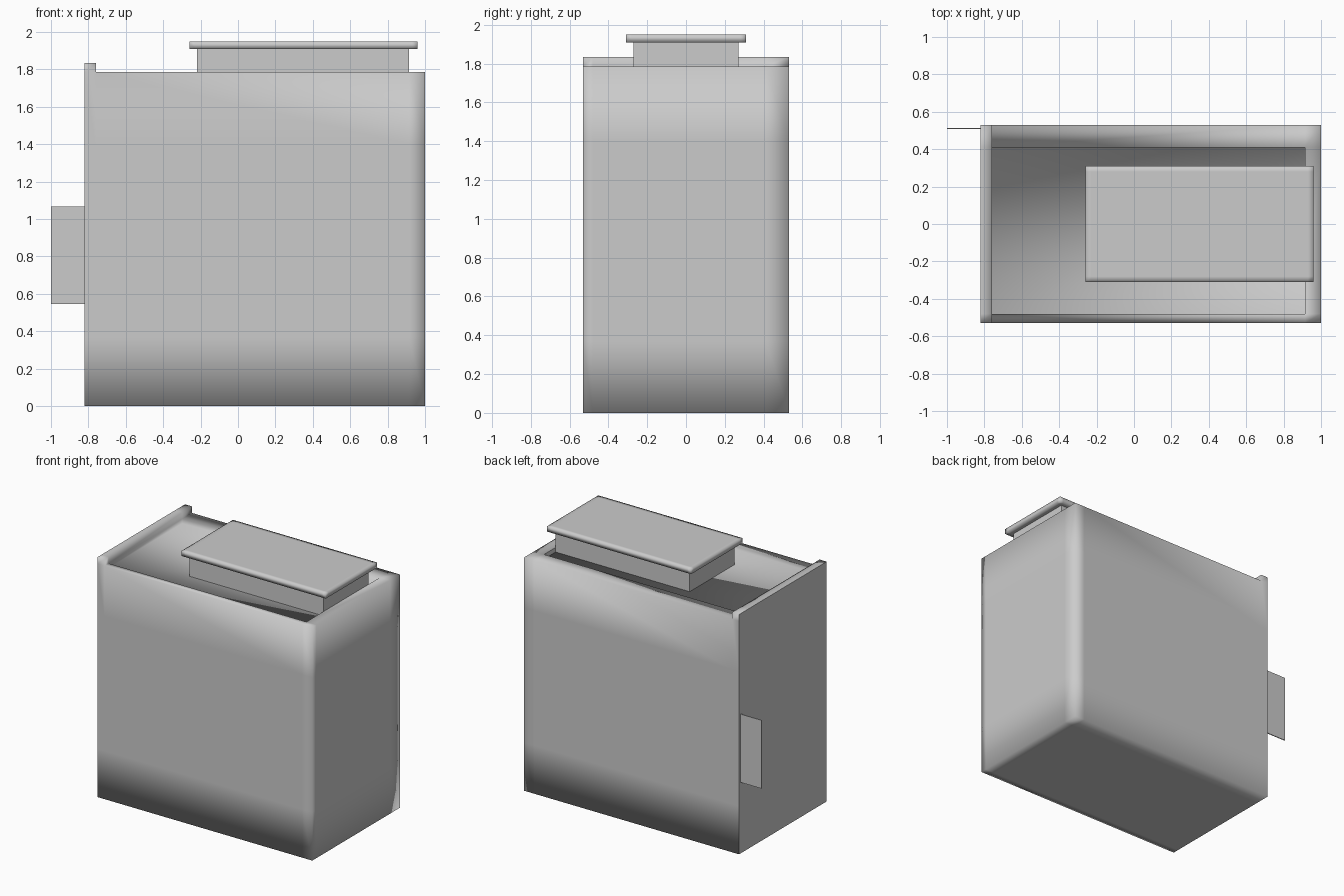
import bpy, bmesh
from mathutils import Vector

if "Cube" in bpy.data.objects:
    bpy.data.objects.remove(bpy.data.objects["Cube"])


def box_mesh(lo, hi, cuts=()):
    """Box between two corners, with edge loops at (axis, position)."""
    lo, hi = Vector(lo), Vector(hi)
    bm = bmesh.new()
    bmesh.ops.create_cube(bm, size=1)
    for v in bm.verts:
        v.co = Vector([l + (c + 0.5) * (h - l) for l, h, c in zip(lo, hi, v.co)])
    for axis, pos in cuts:
        point, normal = Vector(), Vector()
        point[axis], normal[axis] = pos, 1
        bmesh.ops.bisect_plane(bm, geom=bm.verts[:] + bm.edges[:] + bm.faces[:],
                               plane_co=point, plane_no=normal, dist=1e-5)
    return bm


def finish(name, bm):
    bmesh.ops.recalc_face_normals(bm, faces=bm.faces)
    mesh = bpy.data.meshes.new(name)
    bm.to_mesh(mesh)
    bm.free()
    ob = bpy.data.objects.new(name, mesh)
    bpy.context.collection.objects.link(ob)
    return ob


def raise_top(bm, test, dz):
    """Extrude the upward faces that pass the test by dz."""
    bm.normal_update()
    faces = [f for f in bm.faces if f.normal.z > 0.9 and test(f.calc_center_median())]
    out = bmesh.ops.extrude_face_region(bm, geom=faces)["geom"]
    left = [f for f in faces if f.is_valid]
    if left:
        bmesh.ops.delete(bm, geom=left, context="FACES_ONLY")
    verts = [g for g in out if isinstance(g, bmesh.types.BMVert)]
    bmesh.ops.translate(bm, verts=verts, vec=(0, 0, dz))


# Main body: shallow tray in the top, raised lip along the left edge
TOP = 1.785
X0, X1, Y0, Y1 = -0.76, 0.915, -0.48, 0.41
bm = box_mesh((-0.82, -0.53, 0), (1, 0.53, TOP),
              [(0, X0), (0, X1), (1, Y0), (1, Y1), (2, 0.37), (2, 1.4)])
raise_top(bm, lambda c: X0 < c.x < X1 and Y0 < c.y < Y1, -0.035)
raise_top(bm, lambda c: c.x < X0, 0.05)
bm.normal_update()
for f in bm.faces:
    f.smooth = f.normal.x > -0.9 and f.normal.z > -0.9
for e in bm.edges:
    # crisp tray rim, left panel and base; soft vertical corners and shoulders
    if any(not f.smooth for f in e.link_faces) and all(abs(v.co.x + 0.82) < 1e-4 for v in e.verts):
        e.smooth = False
for f in bm.faces:
    if f.normal.z < -0.9:
        f.smooth = True
finish("body", bm)

# Neck under the lid
bm = box_mesh((-0.22, -0.27, 1.74), (0.915, 0.27, 1.915))
finish("lid_neck", bm)

# Overhanging lid with softly shaded rim
bm = box_mesh((-0.26, -0.31, 1.91), (0.96, 0.31, 1.95),
              [(0, -0.23), (0, 0.93), (1, -0.28), (1, 0.28)])
for f in bm.faces:
    f.smooth = True
finish("lid", bm)

# Thin side tab
finish("side_tab", box_mesh((-1, 0.507, 0.545), (-0.815, 0.514, 1.067)))
